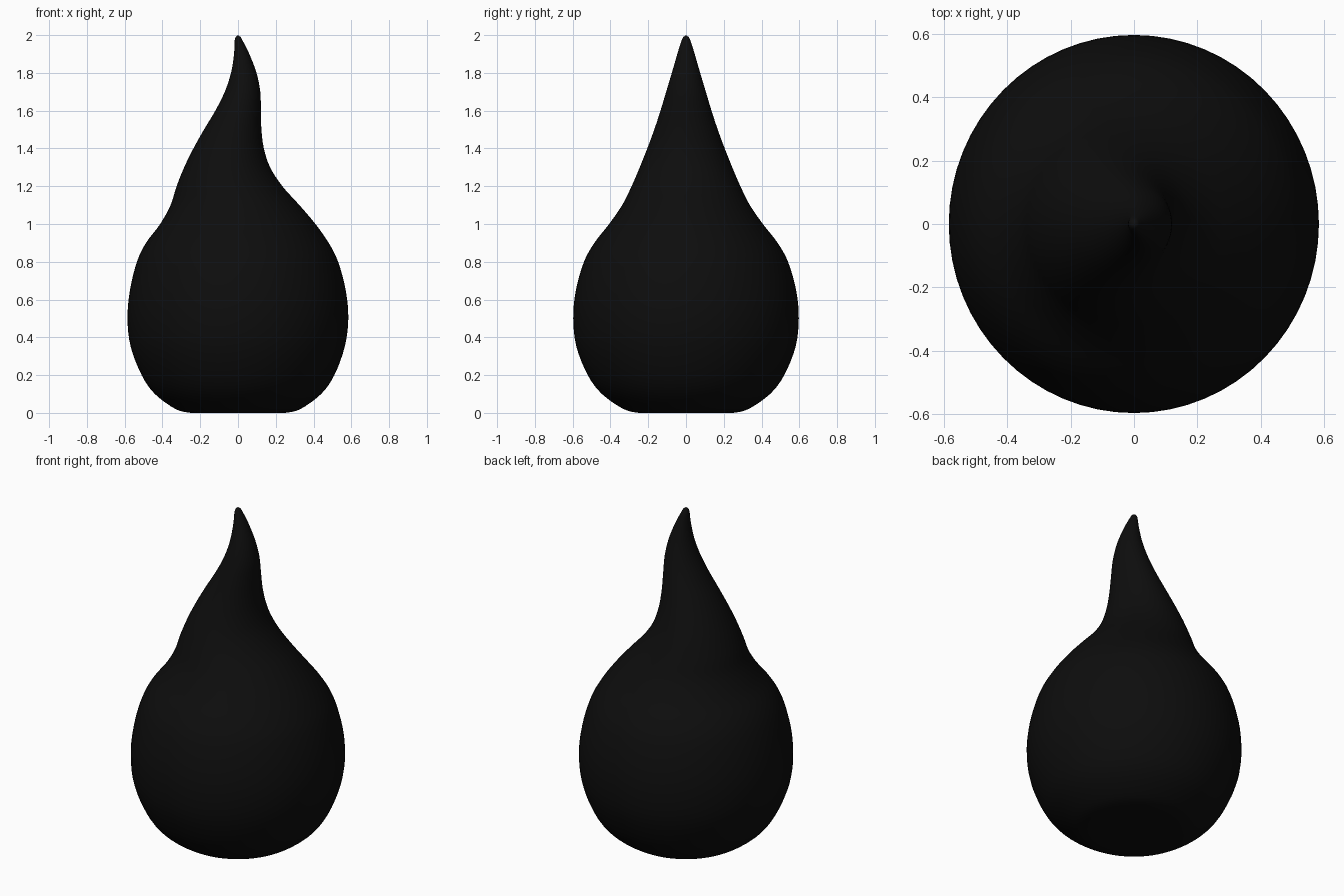
import bpy, bmesh, math

cube = bpy.data.objects.get("Cube")
if cube:
    bpy.data.objects.remove(cube)

# Outline rings: height, left edge x, right edge x, half depth
RINGS = [
    (0.00, -.25, .25, .25), (0.02, -.33, .33, .33), (0.10, -.44, .44, .445),
    (0.20, -.51, .51, .52), (0.35, -.568, .565, .58), (0.50, -.585, .584, .597),
    (0.65, -.572, .57, .583), (0.80, -.535, .53, .54), (0.90, -.487, .48, .485),
    (1.00, -.412, .41, .407), (1.10, -.357, .325, .338), (1.20, -.325, .235, .288),
    (1.30, -.285, .17, .245), (1.40, -.236, .137, .205), (1.50, -.18, .124, .168),
    (1.60, -.12, .121, .135), (1.70, -.07, .118, .105), (1.80, -.037, .098, .075),
    (1.90, -.021, .06, .046), (1.97, -.018, .025, .024), (1.99, -.012, .014, .014),
]
SIDES, STEPS = 64, 4


def spline(a, b, c, d, t):
    """Catmull-Rom blend of four neighbouring rings."""
    return [q + .5 * t * (r - p + t * (2*p - 5*q + 4*r - s + t * (3*(q - r) + s - p)))
            for p, q, r, s in zip(a, b, c, d)]


# Refine the outline into a smooth curve
last = len(RINGS) - 1
fine = []
for i in range(last):
    near = [RINGS[min(max(i + k, 0), last)] for k in (-1, 0, 1, 2)]
    fine += [spline(*near, s / STEPS) for s in range(STEPS)]
fine.append(RINGS[last])

# Loft elliptical rings from the flat base to the curled tip
bm = bmesh.new()
loops = []
for z, left, right, depth in fine:
    mid, half = (left + right) / 2, (right - left) / 2
    loops.append([bm.verts.new((mid + half * math.cos(a), depth * math.sin(a), z))
                  for a in (math.tau * k / SIDES for k in range(SIDES))])
for low, high in zip(loops, loops[1:]):
    for k in range(SIDES):
        n = (k + 1) % SIDES
        bm.faces.new((low[k], low[n], high[n], high[k]))

# Close the base with a shallow dimple and the tip with a point
base = bm.verts.new((0, 0, .01))
tip = bm.verts.new((0, 0, 2))
for k in range(SIDES):
    n = (k + 1) % SIDES
    bm.faces.new((base, loops[0][n], loops[0][k]))
    bm.faces.new((tip, loops[-1][k], loops[-1][n]))
bmesh.ops.recalc_face_normals(bm, faces=bm.faces)

mesh = bpy.data.meshes.new("droplet_body")
bm.to_mesh(mesh)
bm.free()
body = bpy.data.objects.new("droplet_body", mesh)
bpy.context.collection.objects.link(body)

# Near-black finish
black = bpy.data.materials.new("black")
black.use_nodes = True
colour = (.004, .004, .004, 1)
black.diffuse_color = colour
black.node_tree.nodes["Principled BSDF"].inputs["Base Color"].default_value = colour
mesh.materials.append(black)

# Smooth shading throughout
for face in mesh.polygons:
    face.use_smooth = True
